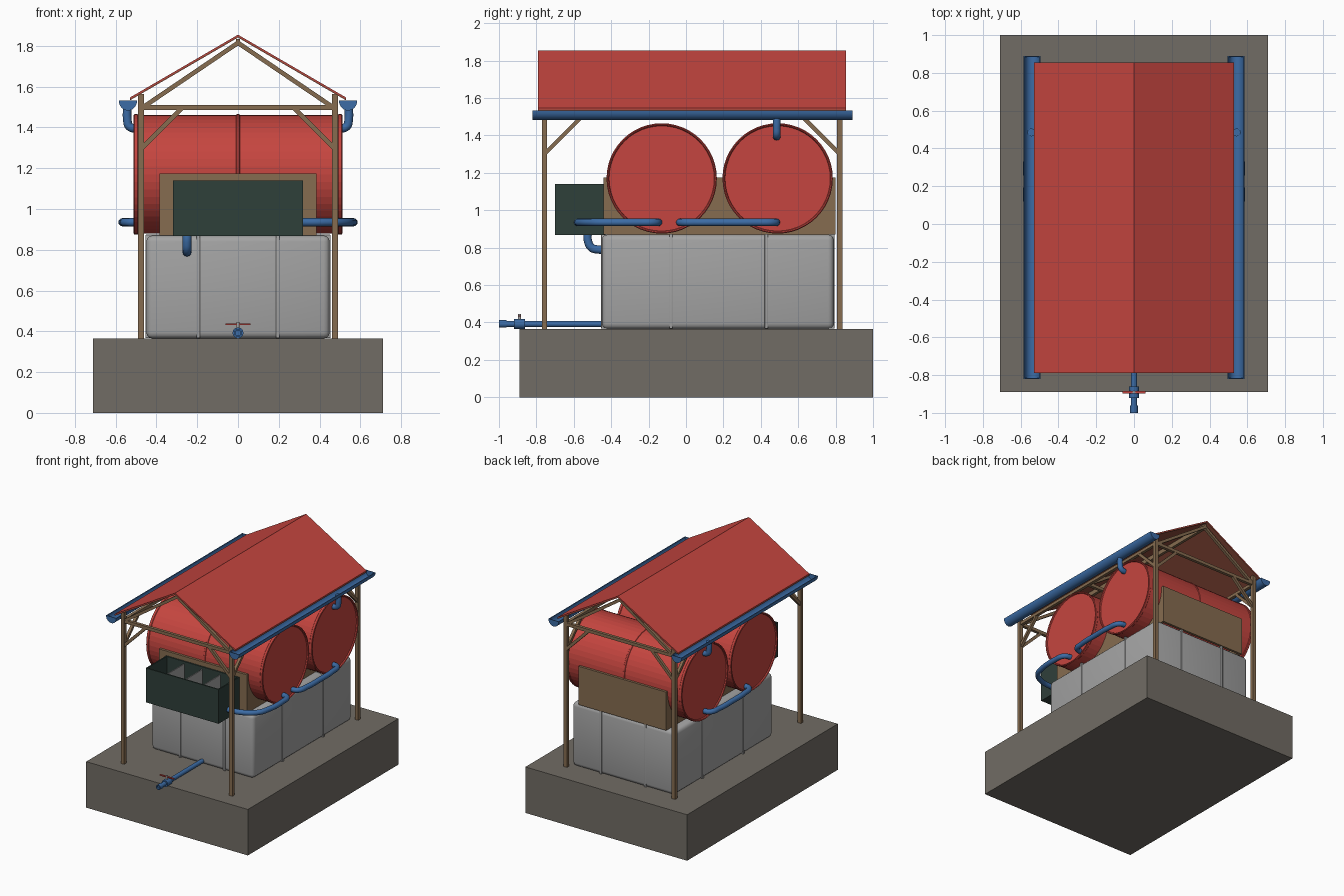
import bpy, bmesh, math
from mathutils import Vector

if "Cube" in bpy.data.objects:
    bpy.data.objects.remove(bpy.data.objects["Cube"])


def material(name, r, g, b):
    m = bpy.data.materials.new(name)
    m.diffuse_color = (r, g, b, 1)
    m.use_nodes = True
    m.node_tree.nodes["Principled BSDF"].inputs["Base Color"].default_value = m.diffuse_color
    return m


RED = material("red", 0.56, 0.06, 0.05)
WOOD = material("wood", 0.24, 0.15, 0.08)
LINING = material("roof_lining", 0.28, 0.075, 0.045)
BLUE = material("pipe_blue", 0.045, 0.15, 0.38)
GREY = material("tank_grey", 0.37, 0.37, 0.37)
STONE = material("stone", 0.165, 0.15, 0.128)
GREEN = material("dark_green", 0.028, 0.05, 0.042)


def finish(name, bm, mat, smooth=False):
    bmesh.ops.recalc_face_normals(bm, faces=bm.faces)
    me = bpy.data.meshes.new(name)
    bm.to_mesh(me)
    bm.free()
    me.materials.append(mat)
    ob = bpy.data.objects.new(name, me)
    bpy.context.collection.objects.link(ob)
    if smooth:
        bpy.ops.object.select_all(action='DESELECT')
        ob.select_set(True)
        bpy.context.view_layer.objects.active = ob
        bpy.ops.object.shade_smooth_by_angle(angle=math.radians(40))
    return ob


def box(name, lo, hi, mat, bevel=0):
    lo, hi = Vector(lo), Vector(hi)
    bm = bmesh.new()
    bmesh.ops.create_cube(bm, size=1)
    for v in bm.verts:
        v.co = (lo + hi) / 2 + v.co * (hi - lo)
    if bevel:
        bmesh.ops.bevel(bm, geom=bm.edges[:], offset=bevel, segments=3, profile=0.5, affect='EDGES')
    return finish(name, bm, mat, bool(bevel))


def beam(name, a, b, w, mat=WOOD):
    a, b = Vector(a), Vector(b)
    bm = bmesh.new()
    bmesh.ops.create_cube(bm, size=1)
    q = (b - a).to_track_quat('Z', 'Y')
    for v in bm.verts:
        v.co = (a + b) / 2 + q @ Vector((v.co.x * w, v.co.y * w, v.co.z * (b - a).length))
    return finish(name, bm, mat)


def prism(name, profile, y0, y1, mat, smooth=False):
    # x-z outline extruded along y
    bm = bmesh.new()
    f = bm.faces.new([bm.verts.new((x, y0, z)) for x, z in profile])
    ext = bmesh.ops.extrude_face_region(bm, geom=[f])
    for v in ext['geom']:
        if isinstance(v, bmesh.types.BMVert):
            v.co.y = y1
    return finish(name, bm, mat, smooth)


def tube(name, pts, r, mat=BLUE, straight=False):
    cu = bpy.data.curves.new(name, 'CURVE')
    cu.dimensions = '3D'
    cu.bevel_depth, cu.bevel_resolution, cu.use_fill_caps = r, 4, True
    cu.resolution_u = 8
    sp = cu.splines.new('BEZIER')
    sp.bezier_points.add(len(pts) - 1)
    for p, co in zip(sp.bezier_points, pts):
        p.co = co
        p.handle_left_type = p.handle_right_type = 'VECTOR' if straight else 'AUTO'
    tmp = bpy.data.objects.new(name + "_path", cu)
    bpy.context.collection.objects.link(tmp)
    bpy.context.view_layer.update()
    me = bpy.data.meshes.new_from_object(tmp.evaluated_get(bpy.context.evaluated_depsgraph_get()))
    bpy.data.objects.remove(tmp)
    bm = bmesh.new()
    bm.from_mesh(me)
    bpy.data.meshes.remove(me)
    return finish(name, bm, mat, True)


# stone plinth
box("plinth", (-.71, -.89, 0), (.71, 1, .365), STONE)

# water tank with raised bands
box("tank", (-.45, -.45, .365), (.45, .79, .87), GREY, .03)
for x in (-.195, .195):
    box("tank_band", (x - .009, -.454, .367), (x + .009, .794, .874), GREY, .004)
for y in (-.08, .43):
    box("tank_band", (-.454, y - .009, .367), (.454, y + .009, .874), GREY, .004)

# wooden cradle under the barrels
box("cradle_front", (-.385, -.44, .87), (.385, -.42, 1.175), WOOD)
box("cradle_back", (-.385, .78, .87), (.385, .80, 1.175), WOOD)
for s in (-1, 1):
    xs = sorted((s * .385, s * .365))
    box("cradle_side", (xs[0], -.43, .87), (xs[1], .79, 1.175), WOOD)

# barrels, turned around the x axis
half = [(-.5, .001), (-.5, .281), (-.508, .284), (-.512, .290), (-.508, .295), (-.492, .295), (-.488, .291),
        (-.009, .291), (-.006, .295)]
prof = half + [(-x, r) for x, r in reversed(half)]
for yc in (-.13, .49):
    bm = bmesh.new()
    n = 48
    rings = [[bm.verts.new((x, yc + r * math.cos(2 * math.pi * i / n), 1.17 + r * math.sin(2 * math.pi * i / n)))
              for i in range(n)] for x, r in prof]
    for p, q in zip(rings, rings[1:]):
        for i in range(n):
            bm.faces.new((p[i], p[(i + 1) % n], q[(i + 1) % n], q[i]))
    bm.faces.new(rings[0])
    bm.faces.new(rings[-1])
    finish("barrel", bm, RED)

# open filter box with grey dividers
box("filter_floor", (-.32, -.70, .868), (.32, -.43, .88), GREEN)
box("filter_front", (-.32, -.70, .868), (.32, -.69, 1.14), GREEN)
box("filter_back", (-.32, -.451, .868), (.32, -.441, 1.14), GREEN)
for s in (-1, 1):
    xs = sorted((s * .32, s * .31))
    box("filter_side", (xs[0], -.70, .868), (xs[1], -.441, 1.14), GREEN)
for x in (-.16, 0, .16):
    box("filter_divider", (x - .004, -.69, .88), (x + .004, -.45, 1.12), GREY)

# connecting pipes
tube("filter_to_tank_pipe", [(-.25, -.525, .88), (-.25, -.525, .84), (-.25, -.505, .80), (-.25, -.47, .79),
                             (-.25, -.43, .79)], .022)
tube("barrel_to_filter_pipe", [(.31, -.58, .935), (.42, -.565, .935), (.52, -.50, .935), (.555, -.40, .935),
                               (.562, -.25, .935), (.545, -.165, .935), (.49, -.145, .935)], .02)
for s in (-1, 1):
    tube("barrel_link_pipe", [(s * .49, -.035, .935), (s * .54, -.02, .935), (s * .562, .07, .935),
                              (s * .566, .225, .935), (s * .562, .38, .935), (s * .54, .47, .935),
                              (s * .49, .485, .935)], .02)

# outlet pipe with valve and red handle
tube("outlet_pipe", [(0, -.985, .392), (0, -.43, .392)], .017, straight=True)
bm = bmesh.new()
n = 20
rings = [[bm.verts.new((r * math.cos(2 * math.pi * i / n), y, .392 + r * math.sin(2 * math.pi * i / n)))
          for i in range(n)] for y, r in ((-.96, .013), (-1, .013), (-1, .02), (-.96, .02))]
for k in range(4):
    p, q = rings[k], rings[(k + 1) % 4]
    for i in range(n):
        bm.faces.new((p[i], p[(i + 1) % n], q[(i + 1) % n], q[i]))
finish("outlet_spout", bm, BLUE, True)
tube("valve_body", [(0, -.92, .392), (0, -.86, .392)], .027, straight=True)
tube("valve_stem", [(0, -.89, .39), (0, -.89, .445)], .008, GREY, True)
box("valve_handle", (-.062, -.897, .431), (.062, -.883, .438), RED)

# posts, beams, braces and rafters
PX, YS = .475, (-.757, .822)
for y, d in zip(YS, (1, -1)):
    box("cross_beam", (-.475, y - .012, 1.485), (.475, y + .012, 1.51), WOOD)
    for s in (-1, 1):
        box("post", (s * PX - .015, y - .014, .365), (s * PX + .015, y + .014, 1.565), WOOD)
        beam("front_brace" if d == 1 else "back_brace", (s * .47, y, 1.30), (s * .275, y, 1.495), .022)
        beam("side_brace", (s * PX, y, 1.30), (s * PX, y + d * .19, 1.49), .022)
for s in (-1, 1):
    box("side_beam", (s * PX - .012, YS[0], 1.485), (s * PX + .012, YS[1], 1.51), WOOD)
    for y in (*YS, .03):
        beam("rafter", (s * .465, y, 1.50), (0, y, 1.815), .022)
box("middle_cross_beam", (-.475, .018, 1.485), (.475, .042, 1.51), WOOD)
box("ridge_beam", (-.011, -.77, 1.80), (.011, .834, 1.835), WOOD)

# roof sheet over a brown lining
for name, top, low, mat in (("roof", 0, .007, RED), ("roof_lining", .007, .014, LINING)):
    prism(name, [(-.53, 1.547 - top), (0, 1.855 - top), (.53, 1.547 - top),
                 (.53, 1.547 - low), (0, 1.855 - low), (-.53, 1.547 - low)], -.79, .855, mat)

# gutters with end caps and downspouts
for s in (-1, 1):
    arc = [math.pi * i / 12 for i in range(13)]
    outer = [(s * .54 + .045 * math.cos(a), 1.533 - .05 * math.sin(a)) for a in arc]
    inner = [(s * .54 + .039 * math.cos(a), 1.533 - .044 * math.sin(a)) for a in reversed(arc)]
    prism("gutter", outer + inner, -.815, .885, BLUE, True)
    prism("gutter_end", outer, -.82, -.815, BLUE)
    prism("gutter_end", outer, .885, .89, BLUE)
    tube("downspout", [(s * .543, .485, 1.50), (s * .543, .485, 1.44), (s * .533, .485, 1.405),
                       (s * .49, .485, 1.393)], .021)
